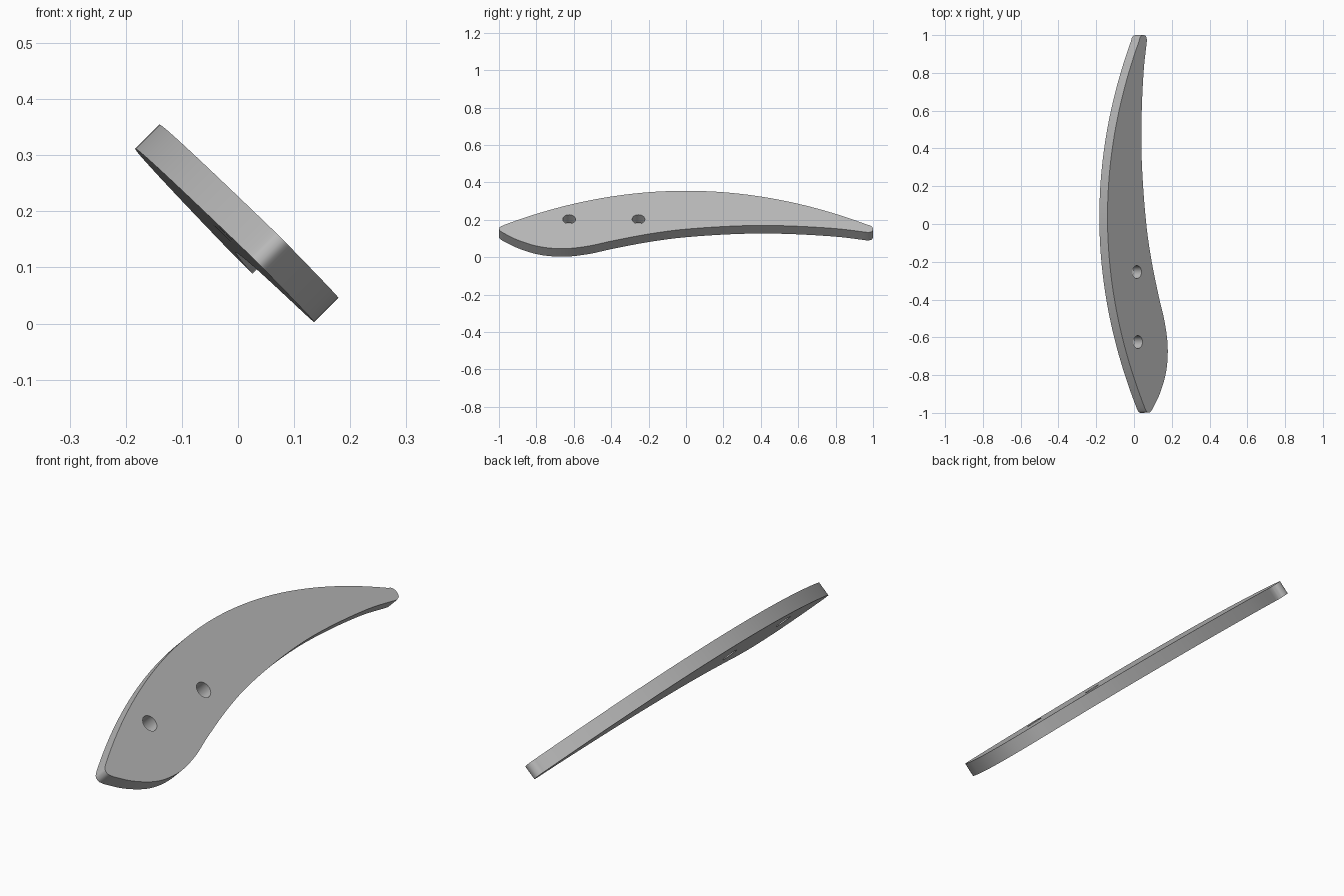
import bpy, math
from mathutils import Vector, Matrix

if "Cube" in bpy.data.objects:
    bpy.data.objects.remove(bpy.data.objects["Cube"])

TILT = 0.00725      # slight droop of the plate along its length
THICK = 0.061


def plate_point(y, z):
    """Length and height on the upper face -> coordinates in the plate's plane."""
    return Vector((y, (z - 0.1075 + TILT * y) * math.sqrt(2)))


def smooth_path(pts, steps=8):
    """Interpolating spline through the points."""
    p = [2 * pts[0] - pts[1]] + pts + [2 * pts[-1] - pts[-2]]
    out = []
    for a, b, c, d in zip(p, p[1:], p[2:], p[3:]):
        t1 = max((b - a).length, 1e-4) ** 0.5
        t2 = t1 + (c - b).length ** 0.5
        t3 = t2 + max((d - c).length, 1e-4) ** 0.5
        for i in range(steps):
            t = t1 + (t2 - t1) * i / steps
            a1 = a.lerp(b, t / t1)
            a2 = b.lerp(c, (t - t1) / (t2 - t1))
            a3 = c.lerp(d, (t - t2) / (t3 - t2))
            b1 = a1.lerp(a2, t / t2)
            b2 = a2.lerp(a3, (t - t1) / (t3 - t1))
            out.append(b1.lerp(b2, (t - t1) / (t2 - t1)))
    return out + [pts[-1]]


def add_loop(curve, pts):
    s = curve.splines.new('POLY')
    s.points.add(len(pts) - 1)
    for sp, p in zip(s.points, pts):
        sp.co = (p.x, p.y, 0, 1)
    s.use_cyclic_u = True


# Outline: long arched back, rounded tips, hollow belly with a front lobe
back = [plate_point(y, 0.355 - 0.193 * y * y)
        for y in [-0.975 + 1.945 * i / 48 for i in range(49)]]
rear_tip = [(0.97, 0.1735), (0.99, 0.167), (1.0, 0.153), (0.995, 0.138), (0.975, 0.132)]
belly = [(0.975, 0.132), (0.8, 0.153), (0.4, 0.17), (0, 0.15), (-0.2, 0.124),
         (-0.4, 0.086), (-0.52, 0.06), (-0.65, 0.046), (-0.78, 0.056),
         (-0.9, 0.092), (-0.98, 0.131)]
front_tip = [(-0.98, 0.131), (-0.998, 0.146), (-0.996, 0.16), (-0.975, 0.1715)]
outline = list(back)
for part, n in ((rear_tip, 4), (belly, 8), (front_tip, 4)):
    outline += smooth_path([plate_point(*p) for p in part], n)[1:]
outline.pop()       # the loop closes on its first point

curve = bpy.data.curves.new("blade_profile", 'CURVE')
curve.dimensions = '2D'
curve.fill_mode = 'BOTH'
curve.extrude = THICK / 2
add_loop(curve, outline)

# Two round through holes
for y in (-0.625, -0.254):
    c = plate_point(y, 0.203)
    add_loop(curve, [c + 0.034 * Vector((math.cos(a), math.sin(a)))
                     for a in [math.tau * i / 32 for i in range(32)]])

# Lean the plate over at half a right angle
u = Vector((-TILT, 1, -TILT)).normalized()
v = Vector((-1, 0, 1)).normalized()
n = u.cross(v)
origin = Vector((0.1075, 0, 0.1075)) - n * THICK / 2
frame = Matrix((u, v, n)).transposed().to_4x4()
frame.translation = origin

blade = bpy.data.objects.new("curved_blade", curve)
bpy.context.collection.objects.link(blade)
blade.matrix_world = frame
bpy.ops.object.select_all(action='DESELECT')
blade.select_set(True)
bpy.context.view_layer.objects.active = blade
bpy.ops.object.convert(target='MESH')
blade = bpy.context.object
blade.name = "curved_blade"

# Weld the rims so the walls and faces are one solid
bpy.ops.object.mode_set(mode='EDIT')
bpy.ops.mesh.select_all(action='SELECT')
bpy.ops.mesh.remove_doubles(threshold=0.0002)
bpy.ops.mesh.normals_make_consistent(inside=False)
bpy.ops.object.mode_set(mode='OBJECT')
bpy.ops.object.shade_smooth_by_angle(angle=math.radians(35))

grey = bpy.data.materials.new("plain_grey")
grey.use_nodes = True
colour = (0.5, 0.5, 0.5, 1)
grey.diffuse_color = colour
grey.node_tree.nodes["Principled BSDF"].inputs["Base Color"].default_value = colour
blade.data.materials.clear()
blade.data.materials.append(grey)
